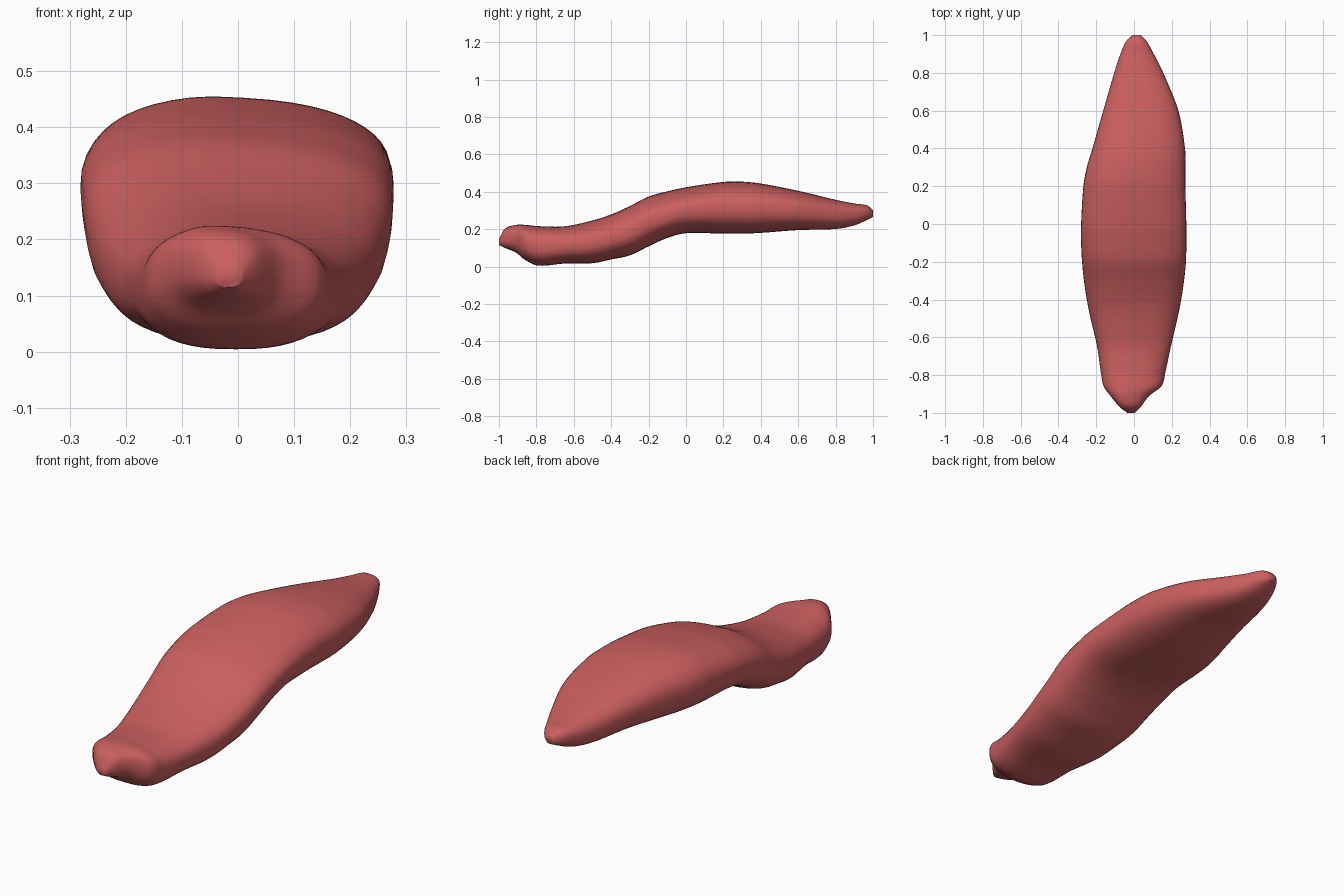
import bpy, bmesh, math

if "Cube" in bpy.data.objects:
    bpy.data.objects.remove(bpy.data.objects["Cube"])

# Body stations: y, left x, right x, bottom z, top z
STATIONS = [
    (-1.00, -0.035, 0.005, 0.115, 0.150),
    (-0.97, -0.075, 0.035, 0.100, 0.203),
    (-0.91, -0.125, 0.080, 0.075, 0.224),
    (-0.86, -0.160, 0.145, 0.035, 0.225),
    (-0.79, -0.175, 0.165, 0.005, 0.218),
    (-0.65, -0.195, 0.195, 0.016, 0.217),
    (-0.50, -0.230, 0.230, 0.018, 0.248),
    (-0.40, -0.250, 0.250, 0.038, 0.280),
    (-0.30, -0.265, 0.265, 0.060, 0.325),
    (-0.20, -0.275, 0.275, 0.108, 0.375),
    (-0.10, -0.280, 0.277, 0.153, 0.403),
    (0.00, -0.280, 0.277, 0.178, 0.425),
    (0.20, -0.268, 0.272, 0.176, 0.454),
    (0.30, -0.250, 0.272, 0.176, 0.456),
    (0.40, -0.220, 0.270, 0.180, 0.447),
    (0.60, -0.163, 0.235, 0.195, 0.409),
    (0.80, -0.105, 0.155, 0.201, 0.361),
    (0.90, -0.072, 0.105, 0.220, 0.341),
    (0.97, -0.040, 0.065, 0.250, 0.330),
    (1.00, -0.008, 0.035, 0.265, 0.305),
]
SIDES, STEPS = 48, 6


def spline(p0, p1, p2, p3, t):
    """Smooth monotone blend between stations, spaced by y."""
    h = p2[0] - p1[0]
    out = [p1[0] + h * t]
    for k in range(1, 5):
        d = (p2[k] - p1[k]) / h
        m1 = (p2[k] - p0[k]) / (p2[0] - p0[0]) if p0 is not p1 else d
        m2 = (p3[k] - p1[k]) / (p3[0] - p1[0]) if p3 is not p2 else d
        a, b, c = p1[k], p2[k], t
        out.append((2*c**3 - 3*c*c + 1) * a + (c**3 - 2*c*c + c) * h * m1
                   + (3*c*c - 2*c**3) * b + (c**3 - c*c) * h * m2)
    return out


def section(y, xl, xr, zb, zt):
    """Rounded, slightly boxy cross-section leaning down to the right."""
    cx, w = (xl + xr) / 2, (xr - xl) / 2
    cz, h = (zb + zt) / 2, (zt - zb) / 2
    pts = []
    for i in range(SIDES):
        a = 2 * math.pi * i / SIDES
        c, s = math.cos(a), math.sin(a)
        e = 2 / 2.5
        x = cx + w * math.copysign(abs(c) ** e, c)
        u = math.copysign(abs(s) ** e, s)
        z = cz + h * u
        if u > 0:
            z -= 0.06 * u * max(0, x + 0.06)
        pts.append((x, y, z))
    return pts


# Flesh colour
mat = bpy.data.materials.new("flesh red")
mat.diffuse_color = (0.60, 0.115, 0.115, 1)
mat.use_nodes = True
mat.node_tree.nodes["Principled BSDF"].inputs["Base Color"].default_value = mat.diffuse_color

# Lofted body
bm = bmesh.new()
rows = []
n = len(STATIONS)
for i in range(n - 1):
    p = [STATIONS[min(max(i + k, 0), n - 1)] for k in (-1, 0, 1, 2)]
    rows += [spline(*p, t / STEPS) for t in range(STEPS)]
rows.append(STATIONS[-1])
rings = [[bm.verts.new(v) for v in section(*r)] for r in rows]
for a, b in zip(rings, rings[1:]):
    for i in range(SIDES):
        j = (i + 1) % SIDES
        bm.faces.new((a[i], a[j], b[j], b[i]))
bm.faces.new(rings[0])
bm.faces.new(rings[-1])
bmesh.ops.recalc_face_normals(bm, faces=bm.faces)

mesh = bpy.data.meshes.new("curved_body")
bm.to_mesh(mesh)
bm.free()
mesh.materials.append(mat)
body = bpy.data.objects.new("curved_body", mesh)
bpy.context.collection.objects.link(body)
bpy.context.view_layer.objects.active = body
body.select_set(True)
bpy.ops.object.shade_smooth_by_angle(angle=math.radians(60))
